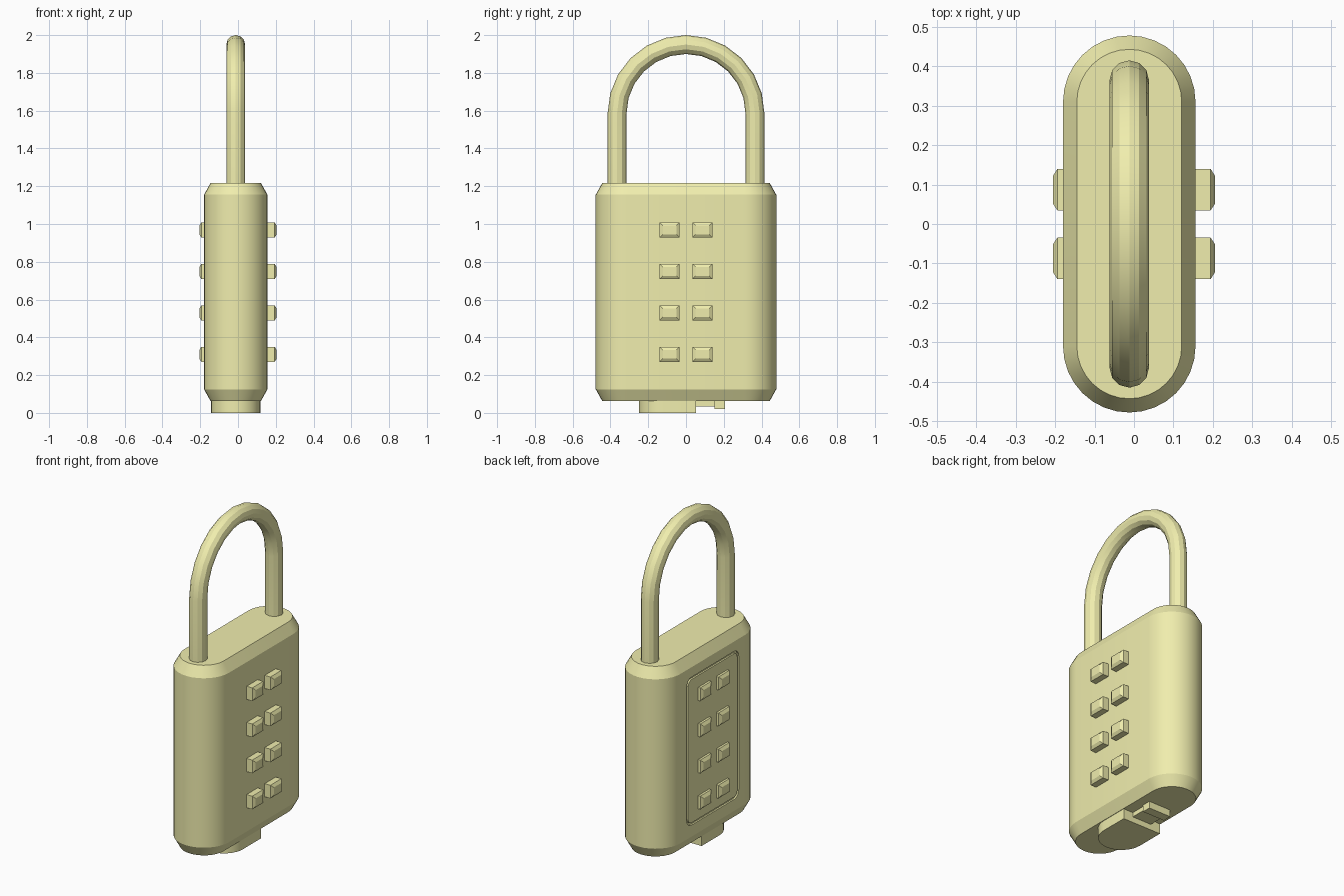
import bpy, bmesh
from math import sin, cos, pi, radians

if "Cube" in bpy.data.objects:
    bpy.data.objects.remove(bpy.data.objects["Cube"])

CX = -0.012  # body centre in x

mat = bpy.data.materials.new("pale_yellow")
mat.diffuse_color = (0.87, 0.85, 0.42, 1)
mat.use_nodes = True
mat.node_tree.nodes["Principled BSDF"].inputs["Base Color"].default_value = mat.diffuse_color


def finish(name, bm, smooth=True):
    bmesh.ops.recalc_face_normals(bm, faces=bm.faces)
    me = bpy.data.meshes.new(name)
    bm.to_mesh(me)
    bm.free()
    ob = bpy.data.objects.new(name, me)
    bpy.context.collection.objects.link(ob)
    me.materials.append(mat)
    if smooth:
        shade(ob)
    return ob


def activate(ob):
    bpy.ops.object.select_all(action='DESELECT')
    ob.select_set(True)
    bpy.context.view_layer.objects.active = ob


def shade(ob):
    activate(ob)
    bpy.ops.object.shade_smooth_by_angle(angle=radians(28))


def loft(bm, loops, closed=False):
    """Bridge equal-length point loops; cap the ends or join last to first."""
    rings = [[bm.verts.new(p) for p in loop] for loop in loops]
    n = len(rings[0])
    pairs = list(zip(rings, rings[1:]))
    if closed:
        pairs.append((rings[-1], rings[0]))
    else:
        bm.faces.new(rings[0])
        bm.faces.new(rings[-1])
    for a, b in pairs:
        for i in range(n):
            j = (i + 1) % n
            bm.faces.new((a[i], a[j], b[j], b[i]))


def rounded(hw, hh, r, seg):
    """2D rounded rectangle outline."""
    pts = []
    for k, (sx, sy) in enumerate([(1, 1), (-1, 1), (-1, -1), (1, -1)]):
        for i in range(seg + 1):
            a = pi / 2 * (k + i / seg)
            p = (sx * (hw - r) + r * cos(a), sy * (hh - r) + r * sin(a))
            if not pts or abs(p[0] - pts[-1][0]) + abs(p[1] - pts[-1][1]) > 1e-5:
                pts.append(p)
    if abs(pts[0][0] - pts[-1][0]) + abs(pts[0][1] - pts[-1][1]) < 1e-5:
        pts.pop()
    return pts


def box(name, x, y, z):
    bm = bmesh.new()
    loft(bm, [[(x[0], y[0], h), (x[1], y[0], h), (x[1], y[1], h), (x[0], y[1], h)] for h in z])
    return finish(name, bm, False)


# Body: stadium section with chamfered ends
bm = bmesh.new()
R = 0.168
loops = []
for z, inset in [(0.062, 0.035), (0.125, 0), (1.155, 0), (1.218, 0.035)]:
    r = R - inset
    loops.append([(CX + x, y, z) for x, y in rounded(r, 0.31 + r, r, 8)])
loft(bm, loops)
body = finish("lock_body", bm, False)

# Thin groove framing the button panel on the left face
bm = bmesh.new()
outer = rounded(0.25, 0.45, 0.045, 5)
inner = rounded(0.236, 0.436, 0.031, 5)
x0, x1 = CX - R - 0.02, CX - R + 0.01
loft(bm, [[(x, y, z + 0.645) for y, z in o]
          for x, o in [(x0, outer), (x1, outer), (x1, inner), (x0, inner)]], closed=True)
cutter = finish("groove_cutter", bm, False)
cutter.hide_render = True
mod = body.modifiers.new("groove", 'BOOLEAN')
mod.object = cutter
mod.operation = 'DIFFERENCE'
mod.solver = 'EXACT'
activate(body)
bpy.ops.object.modifier_apply(modifier=mod.name)
bpy.data.objects.remove(cutter)
shade(body)

# Shackle: round bar swept along an arch
pts = [(-0.365, 1.19)]
pts += [(-0.365 * cos(pi * i / 12), 1.585 + 0.365 * sin(pi * i / 12)) for i in range(13)]
pts += [(0.365, 1.19)]
cu = bpy.data.curves.new("shackle", 'CURVE')
cu.dimensions = '3D'
cu.bevel_depth = 0.05
cu.bevel_resolution = 4
cu.use_fill_caps = True
sp = cu.splines.new('POLY')
sp.points.add(len(pts) - 1)
for p, (y, z) in zip(sp.points, pts):
    p.co = (CX, y, z, 1)
cu.materials.append(mat)
shackle = bpy.data.objects.new("shackle", cu)
bpy.context.collection.objects.link(shackle)
activate(shackle)
bpy.ops.object.convert(target='MESH')
shade(bpy.context.object)

# Push buttons on both faces, bevelled at the tip
for side, label in [(1, "right"), (-1, "left")]:
    bm = bmesh.new()
    for row in range(4):
        for y in (-0.087, 0.087):
            z = 0.31 + 0.2195 * row
            loft(bm, [[(side * x, y + a * (0.053 - i), z + b * (0.04 - i))
                       for a, b in [(-1, -1), (1, -1), (1, 1), (-1, 1)]]
                      for x, i in [(0.13, 0), (0.194, 0), (0.205, 0.017)]])
    finish(label + "_buttons", bm, False)

# Base block: half-round at one end, flat at the other
arc = [(CX + 0.13 * cos(a), -0.12 + 0.13 * sin(a))
       for a in [pi + pi * i / 16 for i in range(17)]]
outline = arc + [(CX + 0.13, 0.053), (CX - 0.13, 0.053)]
bm = bmesh.new()
loft(bm, [[(x, y, z) for x, y in outline] for z in (0, 0.07)])
finish("base_block", bm)

# Sliding release tab with its lip
box("release_tab", (CX - 0.065, CX + 0.065), (0.04, 0.16), (0.035, 0.07))
box("release_tab_lip", (CX - 0.075, CX + 0.075), (0.152, 0.207), (0.02, 0.07))
